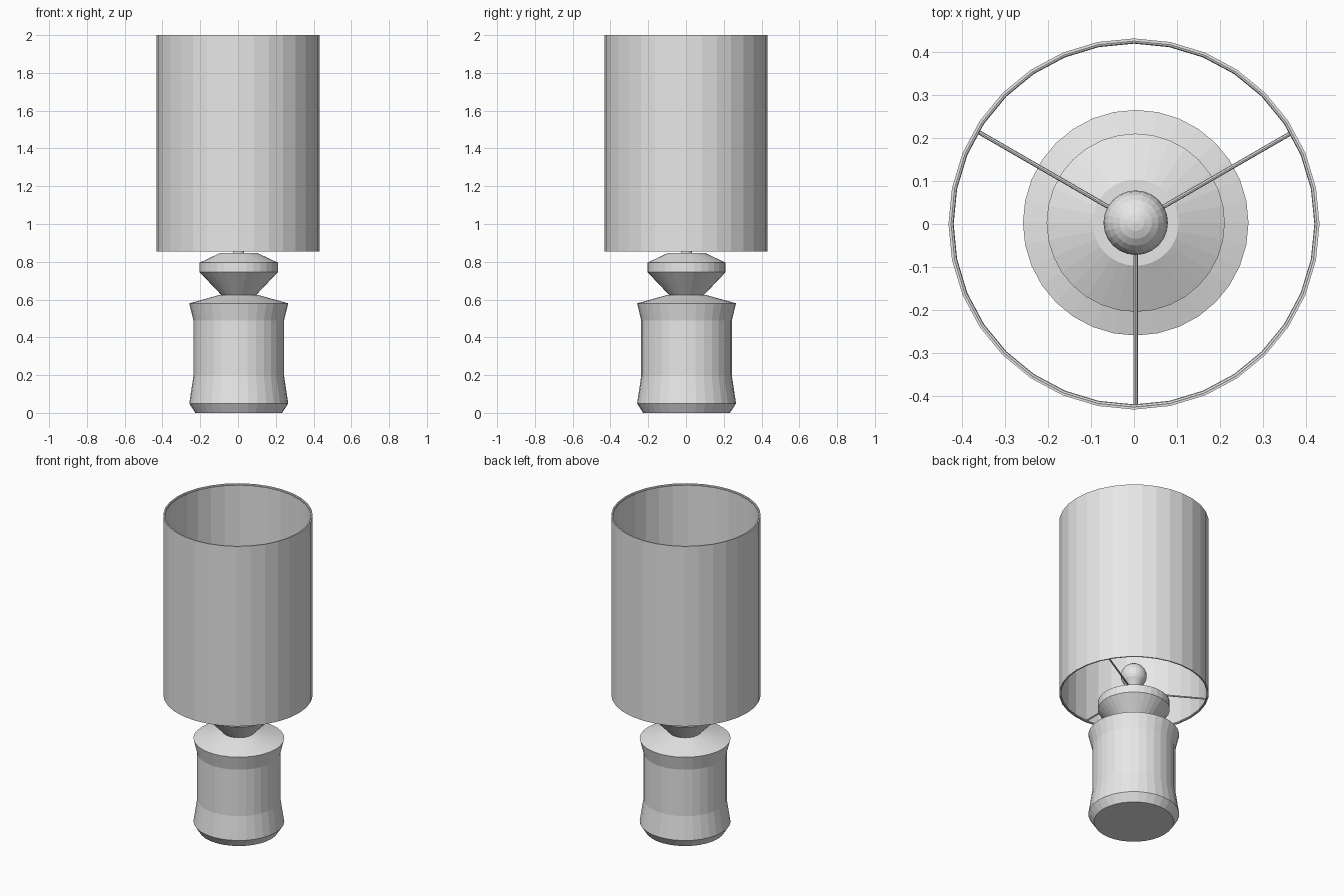
import bpy, bmesh, math
from mathutils import Vector

SIDES = 32
CENTRE = Vector((0.004, 0.003, 0))

if "Cube" in bpy.data.objects:
    bpy.data.objects.remove(bpy.data.objects["Cube"], do_unlink=True)

grey = bpy.data.materials.new("plain grey")
grey.use_nodes = True
grey.diffuse_color = (0.8, 0.8, 0.8, 1)
grey.node_tree.nodes["Principled BSDF"].inputs["Base Color"].default_value = (0.8, 0.8, 0.8, 1)


def finish(name, bm, location):
    bmesh.ops.recalc_face_normals(bm, faces=bm.faces)
    mesh = bpy.data.meshes.new(name)
    bm.to_mesh(mesh)
    bm.free()
    mesh.materials.append(grey)
    obj = bpy.data.objects.new(name, mesh)
    obj.location = location
    bpy.context.collection.objects.link(obj)
    return obj


def lathe(name, profile, location=CENTRE, sides=SIDES, closed=False):
    """Turn (radius, height) points around z; open profiles get end caps."""
    bm = bmesh.new()
    rings = []
    for r, z in profile:
        angles = [math.tau * i / sides for i in range(sides)]
        rings.append([bm.verts.new((r * math.cos(a), r * math.sin(a), z)) for a in angles])
    pairs = list(zip(rings, rings[1:]))
    if closed:
        pairs.append((rings[-1], rings[0]))
    else:
        bm.faces.new(rings[0])
        bm.faces.new(rings[-1])
    for low, high in pairs:
        for i in range(sides):
            j = (i + 1) % sides
            bm.faces.new((low[i], low[j], high[j], high[i]))
    return finish(name, bm, location)


def rod(name, start, end, radius):
    axis = end - start
    bm = bmesh.new()
    bmesh.ops.create_cone(bm, cap_ends=True, segments=8, radius1=radius,
                          radius2=radius, depth=axis.length)
    bmesh.ops.rotate(bm, verts=bm.verts, matrix=axis.to_track_quat('Z', 'Y').to_matrix())
    return finish(name, bm, (start + end) / 2)


# Base body and the turned knob above it
lathe("base_body", [(0.23, 0), (0.262, 0.05), (0.24, 0.195), (0.24, 0.49),
                    (0.262, 0.58), (0.1, 0.625)])
lathe("base_knob", [(0.09, 0.622), (0.207, 0.745), (0.207, 0.795), (0.1, 0.846)])

# Bulb: a narrow neck flaring into a globe
globe_z, globe_r = 0.97, 0.075
globe = [(globe_r * math.cos(a), globe_z + globe_r * math.sin(a))
         for a in (math.radians(d) for d in range(-45, 90, 15))]
lathe("bulb", [(0.028, 0.84), (0.028, 0.88)] + globe + [(0.004, globe_z + globe_r)], sides=24)

# Open drum shade with a wire ring inside each rim
bottom, top, outer = 0.855, 2.0, 0.431
lathe("shade", [(outer, bottom), (outer, top), (outer - 0.004, top), (outer - 0.004, bottom)],
      location=(0, 0, 0), closed=True)
wire = 0.006
for name, z in (("lower_ring", bottom + wire), ("upper_ring", top - wire)):
    section = [(outer - wire + wire * math.cos(a), z + wire * math.sin(a))
               for a in (math.tau * i / 8 for i in range(8))]
    lathe(name, section, location=(0, 0, 0), closed=True)

# Three spokes holding the shade
for name, angle in (("left_spoke", 30), ("right_spoke", 150), ("front_spoke", 270)):
    a = math.radians(angle)
    hub = CENTRE + Vector((0, 0, bottom + wire))
    rod(name, hub, hub + Vector((math.cos(a), math.sin(a), 0)) * 0.422, 0.005)
